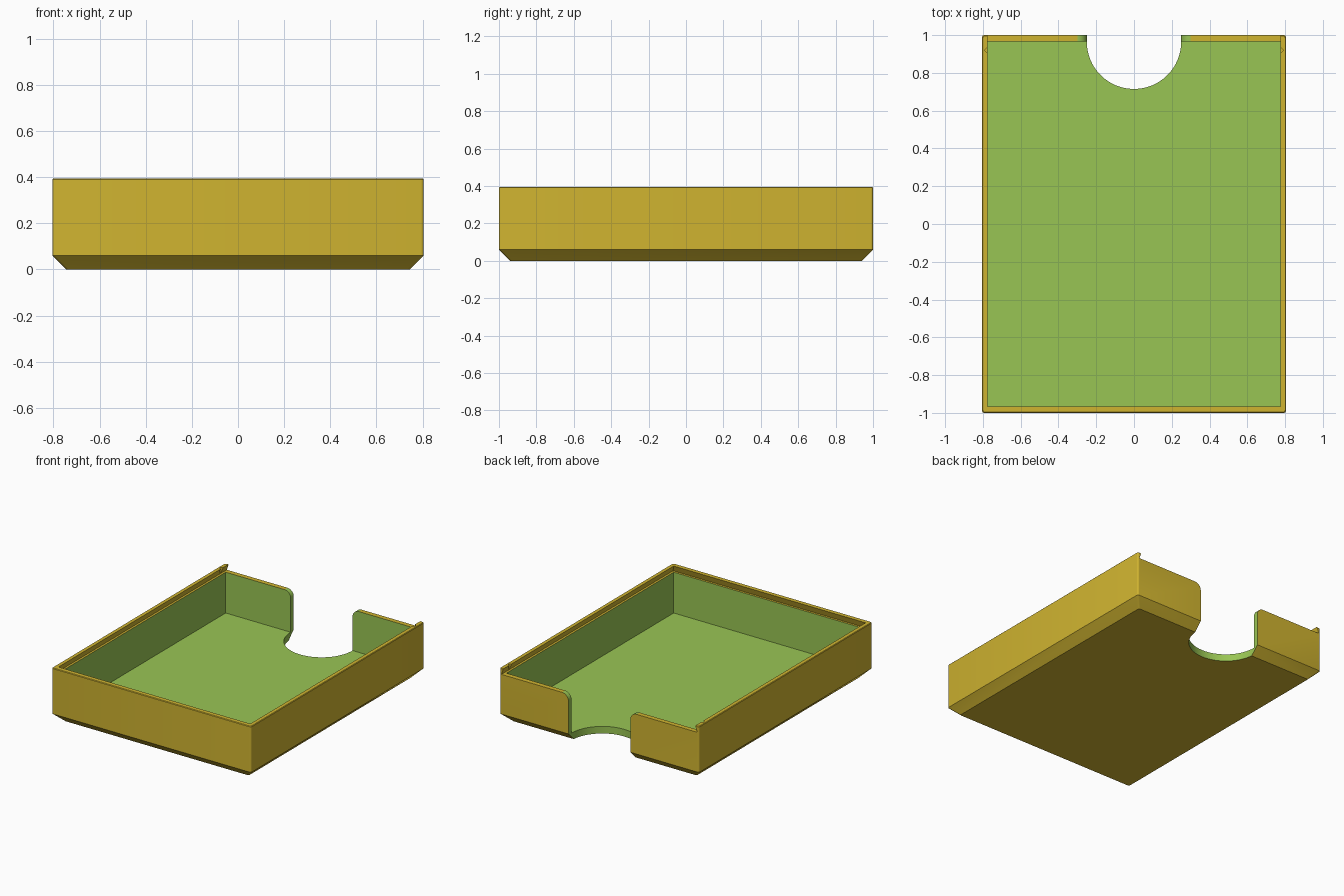
import bpy, bmesh
from math import sin, cos, pi, radians

if "Cube" in bpy.data.objects:
    bpy.data.objects.remove(bpy.data.objects["Cube"])


def material(name, rgb):
    m = bpy.data.materials.new(name)
    m.use_nodes = True
    lin = [(c / 255 / 12.92) if c < 10 else ((c / 255 + 0.055) / 1.055) ** 2.4 for c in rgb]
    m.diffuse_color = (*lin, 1)
    m.node_tree.nodes["Principled BSDF"].inputs["Base Color"].default_value = (*lin, 1)
    return m


yellow = material("mustard yellow", (208, 180, 48))
green = material("leaf green", (153, 197, 84))


def loft(name, rings, mat):
    """Closed solid through rings of equal point count."""
    bm = bmesh.new()
    loops = [[bm.verts.new(p) for p in ring] for ring in rings]
    n = len(loops[0])
    for a, b in zip(loops, loops[1:]):
        for i in range(n):
            j = (i + 1) % n
            bm.faces.new((a[i], a[j], b[j], b[i]))
    bm.faces.new(loops[0][::-1])
    bm.faces.new(loops[-1])
    bmesh.ops.recalc_face_normals(bm, faces=bm.faces)
    mesh = bpy.data.meshes.new(name)
    bm.to_mesh(mesh)
    bm.free()
    ob = bpy.data.objects.new(name, mesh)
    bpy.context.collection.objects.link(ob)
    mesh.materials.append(mat)
    return ob


def rect(x, y0, y1, z):
    return [(-x, y0, z), (x, y0, z), (x, y1, z), (-x, y1, z)]


def round_rect(x, y, z, r=0.012, seg=4):
    pts = []
    for k, (sx, sy) in enumerate([(1, 1), (-1, 1), (-1, -1), (1, -1)]):
        for i in range(seg + 1):
            a = pi / 2 * (k + i / seg)
            pts.append((sx * (x - r) + r * cos(a), sy * (y - r) + r * sin(a), z))
    return pts


def circle(x, y, z, r, n):
    return [(x + r * cos(2 * pi * i / n), y + r * sin(2 * pi * i / n), z) for i in range(n)]


W, L, H = 0.805, 1.0, 0.395          # outer half width, half length, height
WI, LI, FLOOR, LEDGE = 0.775, 0.965, 0.052, 0.35
CH, UNDER, R, FIL = 0.06, 0.016, 0.25, 0.05

# Tray body with chamfered base and eased rim
tray = loft("tray", [round_rect(W - CH, L - CH, 0), round_rect(W, L, CH),
                     round_rect(W, L, H - 0.004), round_rect(W - 0.004, L - 0.004, H)], yellow)

# Inner pocket
cutters = [loft("pocket_cutter", [rect(WI, -LI, LI, FLOOR), rect(WI, -LI, LI, LEDGE + 0.015)], green)]

# Undercut groove for a sliding lid, open at the back
over = 0.01
k = UNDER * (1 + over / (H - LEDGE))
cutters.append(loft("lid_groove_cutter", [rect(WI + UNDER, -LI - UNDER, L + 0.1, LEDGE),
                    rect(WI + UNDER - k, -LI - UNDER + k, L + 0.1, H + over)], yellow))

# Round thumb notch through the floor
cutters.append(loft("thumb_notch_cutter", [circle(0, LI, -0.1, R, 64), circle(0, LI, 0.5, R, 64)], green))

# Back wall opening with rounded top corners
half = [(R, -0.1)]
half += [(R + FIL - FIL * cos(a), LEDGE - FIL + FIL * sin(a))
         for a in (pi / 2 * i / 8 for i in range(9))]
half += [(R + FIL, 0.5)]
outline = half + [(-x, z) for x, z in reversed(half)]
cutters.append(loft("back_opening_cutter",
                    [[(x, y, z) for x, z in outline] for y in (LI - 0.001, L + 0.1)], green))

# Small lid detents in the side rims
for s in (-1, 1):
    cutters.append(loft("detent_cutter", [circle(s * (WI + 0.002), 0.92, z, 0.015, 4)
                                          for z in (LEDGE + 0.002, H + 0.02)], yellow))

bpy.ops.object.select_all(action='DESELECT')
bpy.context.view_layer.objects.active = tray
tray.select_set(True)
for c in cutters:
    mod = tray.modifiers.new(c.name, 'BOOLEAN')
    mod.object = c
    mod.operation = 'DIFFERENCE'
    mod.solver = 'EXACT'
    mod.material_mode = 'TRANSFER'
    bpy.ops.object.modifier_apply(modifier=mod.name)
    bpy.data.objects.remove(c)

bpy.ops.object.shade_smooth_by_angle(angle=radians(28))
